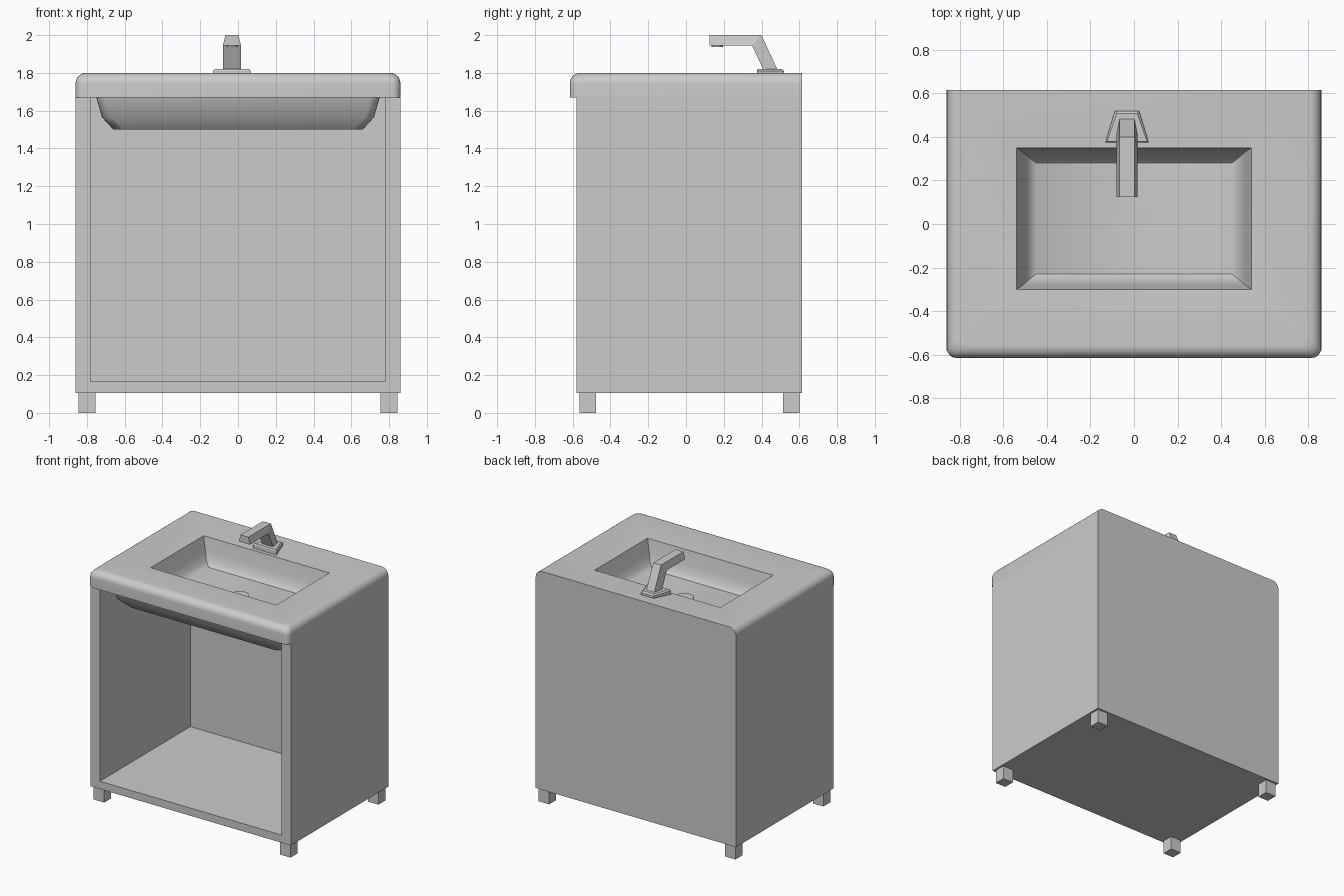
import bpy, bmesh, math

if "Cube" in bpy.data.objects:
    bpy.data.objects.remove(bpy.data.objects["Cube"])


def finish(name, bm, smooth=None):
    bmesh.ops.remove_doubles(bm, verts=bm.verts, dist=1e-5)
    bmesh.ops.recalc_face_normals(bm, faces=bm.faces)
    me = bpy.data.meshes.new(name)
    bm.to_mesh(me)
    bm.free()
    ob = bpy.data.objects.new(name, me)
    bpy.context.collection.objects.link(ob)
    if smooth:
        bpy.ops.object.select_all(action='DESELECT')
        bpy.context.view_layer.objects.active = ob
        ob.select_set(True)
        bpy.ops.object.shade_smooth_by_angle(angle=math.radians(smooth))
    return ob


def loft(name, rings, smooth=None):
    """Skin a list of closed point rings and cap both ends."""
    bm = bmesh.new()
    vs = [[bm.verts.new(p) for p in r] for r in rings]
    n = len(rings[0])
    for a, b in zip(vs, vs[1:]):
        for i in range(n):
            j = (i + 1) % n
            bm.faces.new((a[i], a[j], b[j], b[i]))
    bm.faces.new(vs[0])
    bm.faces.new(vs[-1])
    return finish(name, bm, smooth)


def box(name, x0, x1, y0, y1, z0, z1):
    rect = [(x0, y0), (x1, y0), (x1, y1), (x0, y1)]
    return loft(name, [[(x, y, z) for x, y in rect] for z in (z0, z1)])


def disc(name, x, y, r, z0, z1, n=24):
    pts = [(x + r * math.cos(2 * math.pi * i / n), y + r * math.sin(2 * math.pi * i / n))
           for i in range(n)]
    return loft(name, [[(px, py, z) for px, py in pts] for z in (z0, z1)], 30)


def ring(hx, y0, y1, z, r=0.0, n=5):
    """Rectangle with rounded front corners and square back corners."""
    pts = []
    for cx, start in ((-hx + r, 180), (hx - r, 270)):
        for i in range(n + 1):
            a = math.radians(start + 90 * i / n)
            pts.append((cx + r * math.cos(a), y0 + r + r * math.sin(a), z))
    return pts + [(hx, y1, z), (-hx, y1, z)]


# cabinet: box hollowed from the front and top
cabinet = box("cabinet", -0.86, 0.86, -0.58, 0.615, 0.105, 1.67)
cutter = box("cabinet_cutter", -0.78, 0.78, -1, 0.53, 0.165, 2)
cutter.hide_render = True
mod = cabinet.modifiers.new("hollow", 'BOOLEAN')
mod.operation = 'DIFFERENCE'
mod.solver = 'EXACT'
mod.object = cutter
bpy.context.view_layer.objects.active = cabinet
bpy.ops.object.modifier_apply(modifier=mod.name)
bpy.data.objects.remove(cutter)

# feet
for side, cx in (("left", -0.80), ("right", 0.80)):
    for end, cy in (("front", -0.52), ("back", 0.557)):
        box(f"{end}_{side}_foot", cx - 0.045, cx + 0.045, cy - 0.043, cy + 0.043, 0, 0.105)

# sink: underside of the bowl, rounded rim, dished top, basin
R, C = 0.055, 0.045
rings = [ring(0.66, -0.43, 0.41, 1.50, 0.05), ring(0.72, -0.49, 0.46, 1.565, 0.05),
         ring(0.75, -0.52, 0.49, 1.67, 0.05), ring(0.86, -0.615, 0.615, 1.67, C)]
for i in range(7):
    a = math.radians(90 * i / 6)
    d = R * (1 - math.cos(a))
    rings.append(ring(0.86 - d, -0.615 + d, 0.615, 1.80 - R + R * math.sin(a), C))
rings += [ring(0.54, -0.30, 0.35, 1.78), ring(0.51, -0.28, 0.33, 1.67),
          ring(0.49, -0.262, 0.312, 1.615), ring(0.45, -0.23, 0.28, 1.585)]
loft("sink", rings, 40)
disc("drain", 0, 0.02, 0.067, 1.575, 1.59)

# tap: tapered plate, bent spout with narrower top, outlet
XC = -0.032
loft("tap_base", [[(XC + x, y, z) for x, y in
                   ((-w, y0), (w, y0), (v, y1), (-v, y1))]
                  for w, v, y0, y1, z in ((0.1, 0.055, 0.375, 0.52, 1.775),
                                          (0.1, 0.055, 0.375, 0.52, 1.81),
                                          (0.092, 0.047, 0.38, 0.507, 1.82))])
outer = [(0.125, 2.0), (0.40, 2.0), (0.485, 1.815)]
inner = [(0.125, 1.945), (0.35, 1.945), (0.41, 1.815)]
loft("tap_spout", [[(XC - 0.048, *i), (XC + 0.048, *i), (XC + 0.034, *o), (XC - 0.034, *o)]
                   for o, i in zip(outer, inner)])
disc("tap_outlet", XC, 0.165, 0.03, 1.938, 1.95, 16)
